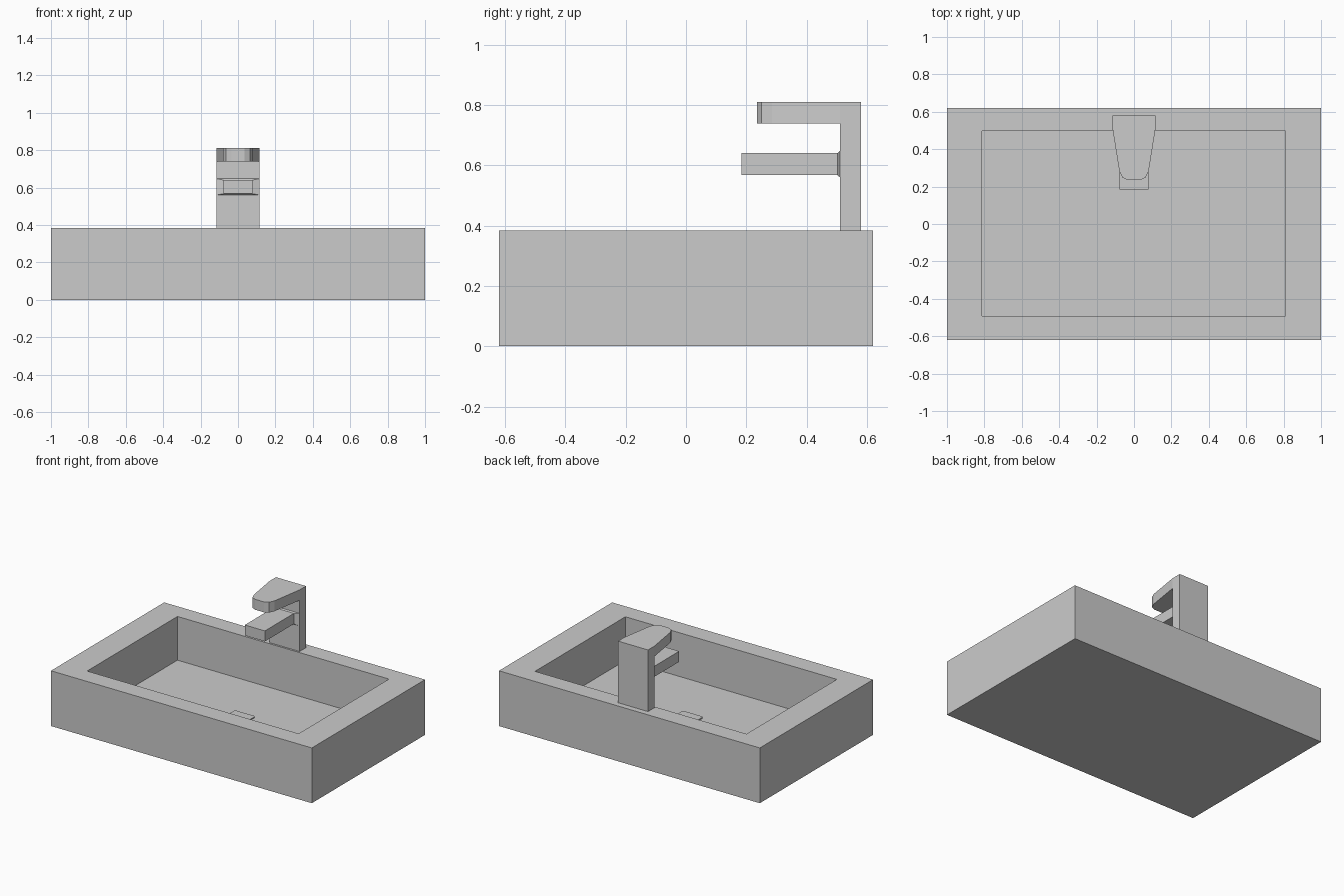
import bpy, bmesh
from math import sin, cos, pi

if "Cube" in bpy.data.objects:
    bpy.data.objects.remove(bpy.data.objects["Cube"])


def loft(name, rings, cap_start=True, cap_end=True):
    """Skin a stack of equal-length point rings into a flat-shaded object."""
    bm = bmesh.new()
    loops = [[bm.verts.new(p) for p in ring] for ring in rings]
    for a, b in zip(loops, loops[1:]):
        for i in range(len(a)):
            j = (i + 1) % len(a)
            bm.faces.new((a[i], a[j], b[j], b[i]))
    if cap_start:
        bm.faces.new(loops[0][::-1])
    if cap_end:
        bm.faces.new(loops[-1])
    bmesh.ops.recalc_face_normals(bm, faces=bm.faces)
    mesh = bpy.data.meshes.new(name)
    bm.to_mesh(mesh)
    bm.free()
    obj = bpy.data.objects.new(name, mesh)
    bpy.context.collection.objects.link(obj)
    return obj


def rect(x0, x1, y0, y1, z):
    return [(x0, y0, z), (x1, y0, z), (x1, y1, z), (x0, y1, z)]


def rect_xz(w, z0, z1, y):
    return [(-w, y, z0), (w, y, z0), (w, y, z1), (-w, y, z1)]


# Basin: outer block, flat rim, straight-walled bowl
loft("basin", [
    rect(-1, 1, -0.62, 0.62, 0),
    rect(-1, 1, -0.62, 0.62, 0.383),
    rect(-0.812, 0.81, -0.493, 0.497, 0.383),
    rect(-0.812, 0.81, -0.493, 0.497, 0.08),
])

# Drain cover: thin plate with slightly rounded corners
r, h = 0.01, 0.078
drain = []
for k, (sx, sy) in enumerate([(1, 1), (-1, 1), (-1, -1), (1, -1)]):
    for s in range(4):
        a = (k + s / 3) * pi / 2
        drain.append((sx * (h - r) + r * cos(a) - 0.002,
                      sy * (h - r) + r * sin(a) + 0.003))
loft("drain_cover", [[(x, y, z) for x, y in drain] for z in (0.08, 0.088)],
     cap_start=False)

# Tap column
loft("tap_column", [rect(-0.115, 0.115, 0.51, 0.58, z) for z in (0.383, 0.738)],
     cap_end=False)

# Upper handle: tapered plate with a faceted round nose
half = [(0.115, 0.58), (0.115, 0.51), (0.079, 0.285), (0.063, 0.25), (0.035, 0.235)]
outline = half + [(-x, y) for x, y in reversed(half)]
loft("tap_handle", [[(x, y, z) for x, y in outline] for z in (0.738, 0.81)])

# Spout: straight bar with a short flare where it meets the column
loft("tap_spout", [
    rect_xz(0.077, 0.567, 0.64, 0.184),
    rect_xz(0.077, 0.567, 0.64, 0.502),
    rect_xz(0.115, 0.56, 0.647, 0.51),
], cap_end=False)
